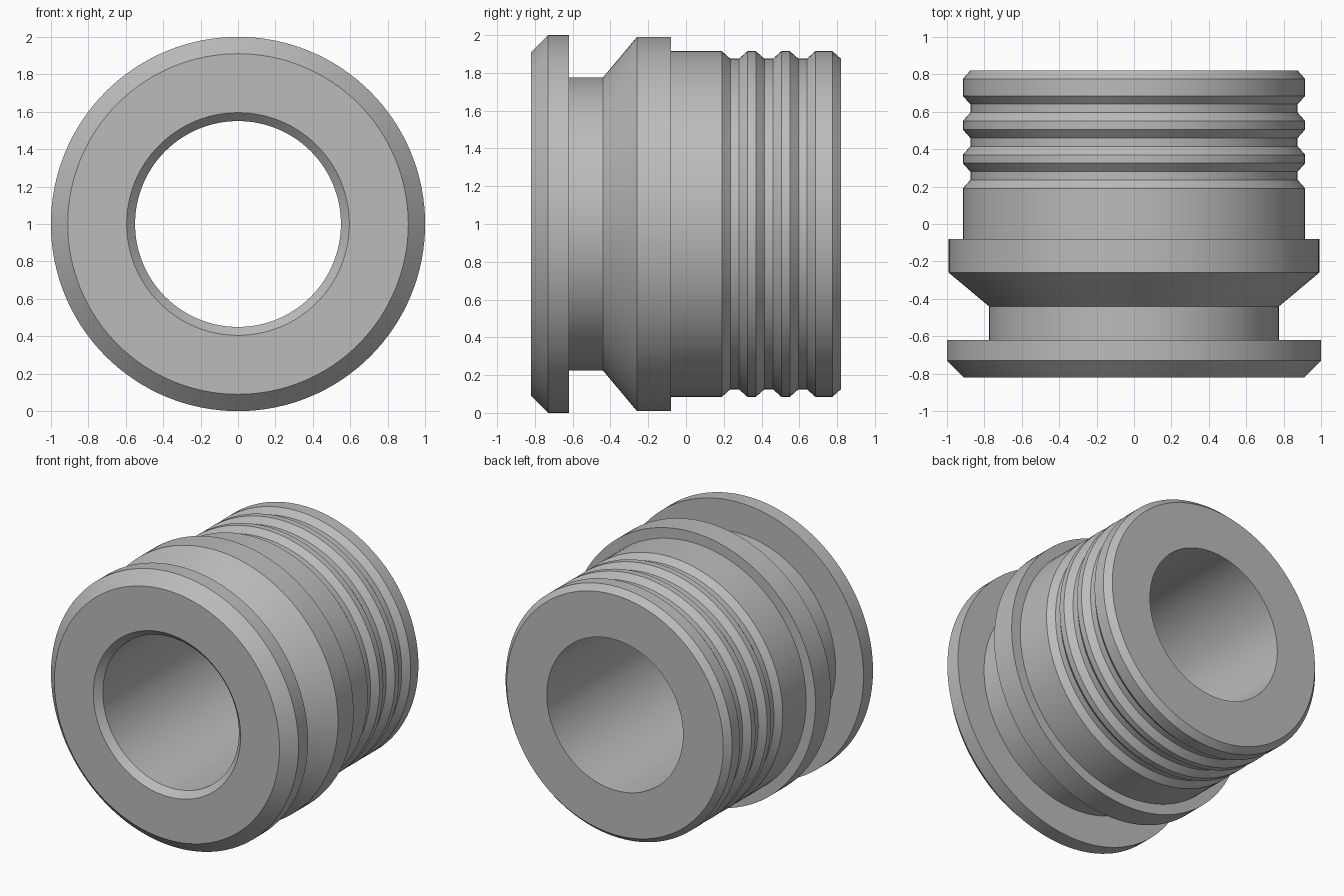
import bpy
import bmesh
import math
from mathutils import Matrix, Vector

cube = bpy.data.objects.get("Cube")
if cube:
    bpy.data.objects.remove(cube, do_unlink=True)

SEGMENTS = 128
BORE, BODY, GROOVE = 0.55, 0.915, 0.875

# One plain grey
grey = bpy.data.materials.new("plain grey")
grey.use_nodes = True
colour = (0.5, 0.5, 0.5, 1)
grey.diffuse_color = colour
grey.node_tree.nodes["Principled BSDF"].inputs["Base Color"].default_value = colour

# Half section as (y, radius): chamfered bore mouth, flange, neck, tapered collar
profile = [
    (0.82, BORE), (-0.775, BORE), (-0.82, 0.595),
    (-0.82, 0.91), (-0.73, 1.0), (-0.62, 1.0),
    (-0.62, 0.775), (-0.44, 0.775),
    (-0.26, 0.99), (-0.08, 0.99), (-0.08, BODY),
]
# Three grooves around the body
for start in (0.19, 0.37, 0.55):
    profile += [(start, BODY), (start + 0.045, GROOVE),
                (start + 0.09, GROOVE), (start + 0.135, BODY)]
# Chamfered rear end
profile += [(0.775, BODY), (0.82, GROOVE)]

# Lathe the closed section around the y axis
bm = bmesh.new()
ring = [bm.verts.new((r, y, 0)) for y, r in profile]
edges = [bm.edges.new((a, b)) for a, b in zip(ring, ring[1:] + ring[:1])]
bmesh.ops.spin(bm, geom=ring + edges, cent=(0, 0, 0), axis=(0, 1, 0),
               angle=math.tau, steps=SEGMENTS, use_merge=True)
bmesh.ops.remove_doubles(bm, verts=bm.verts, dist=0.0001)
bmesh.ops.recalc_face_normals(bm, faces=bm.faces)
bmesh.ops.transform(bm, matrix=Matrix.Translation(Vector((0, 0, 1))), verts=bm.verts)

mesh = bpy.data.meshes.new("grooved_bushing")
bm.to_mesh(mesh)
bm.free()
mesh.materials.append(grey)
bushing = bpy.data.objects.new("grooved_bushing", mesh)
bpy.context.collection.objects.link(bushing)

# Smooth round walls, crisp rims
bpy.ops.object.select_all(action="DESELECT")
bushing.select_set(True)
bpy.context.view_layer.objects.active = bushing
bpy.ops.object.shade_smooth_by_angle(angle=math.radians(25))
